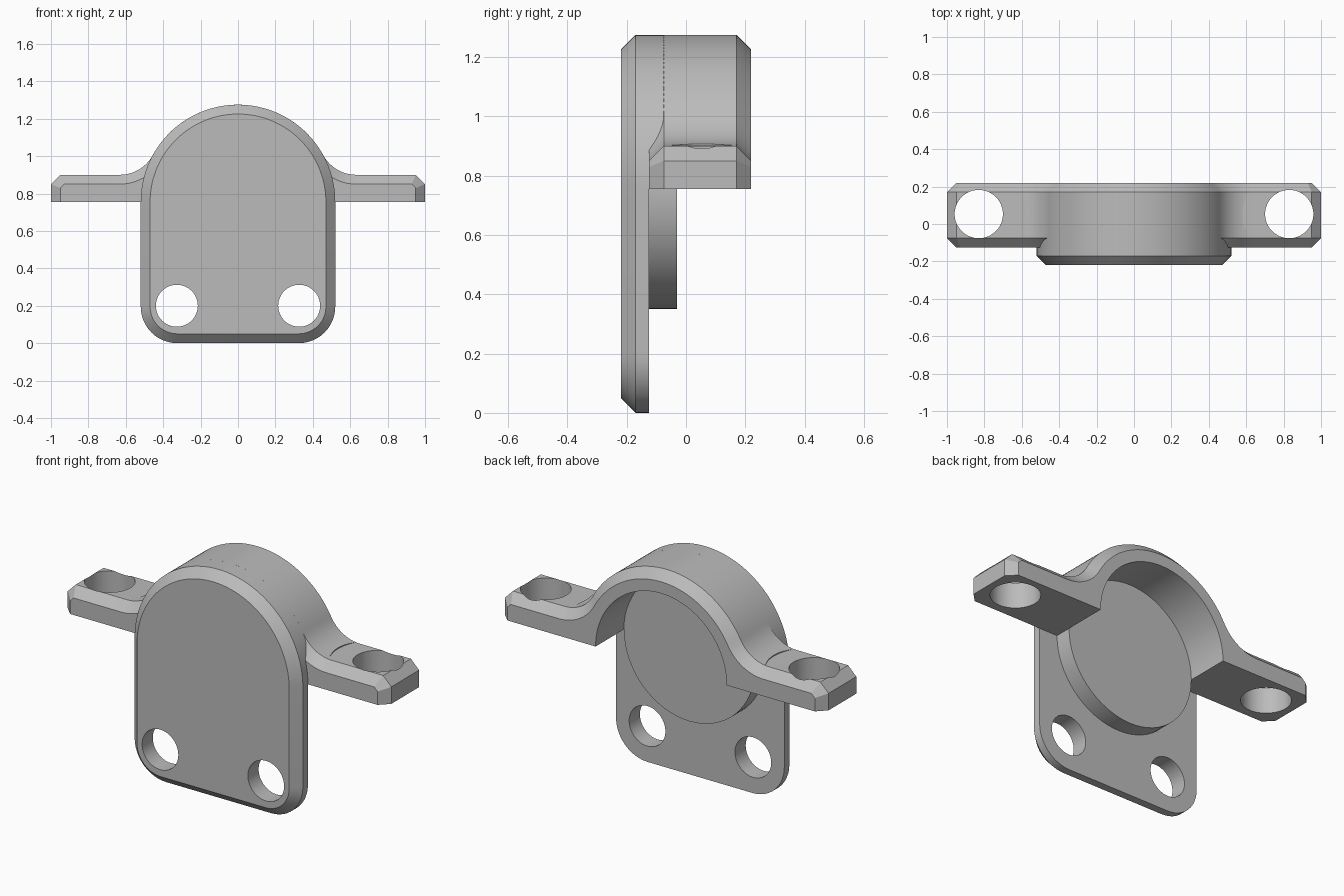
import bpy
import bmesh
from math import sin, cos, pi, sqrt, atan2, radians
from mathutils import Matrix

if "Cube" in bpy.data.objects:
    bpy.data.objects.remove(bpy.data.objects["Cube"], do_unlink=True)

CENTRE = 0.755            # height of the arch axis and of the flange underside
OUTER, INNER = 0.52, 0.405
CHAMFER = 0.05
BACK, FRONT, PLATE_BACK = 0.22, -0.22, -0.125
FLANGE_TOP = 0.9
FILLET = 0.2

grey = bpy.data.materials.new("plain grey")
grey.use_nodes = True
colour = (0.5, 0.5, 0.5, 1)
grey.diffuse_color = colour
grey.node_tree.nodes["Principled BSDF"].inputs["Base Color"].default_value = colour


def arc(cx, cz, r, a0, a1, n):
    return [(cx + r * cos(a0 + (a1 - a0) * i / n),
             cz + r * sin(a0 + (a1 - a0) * i / n)) for i in range(n + 1)]


def mirrored(half):
    """Close a right-hand half outline with its reflection."""
    return half + [(-x, z) for x, z in reversed(half) if x > 1e-5]


def finish(name, bm):
    bmesh.ops.recalc_face_normals(bm, faces=bm.faces[:])
    mesh = bpy.data.meshes.new(name)
    bm.to_mesh(mesh)
    bm.free()
    mesh.materials.append(grey)
    obj = bpy.data.objects.new(name, mesh)
    bpy.context.collection.objects.link(obj)
    return obj


def loft(name, layers):
    """Skin a stack of (y, outline) layers and cap both ends."""
    bm = bmesh.new()
    rings = [[bm.verts.new((x, y, z)) for x, z in pts] for y, pts in layers]
    for a, b in zip(rings, rings[1:]):
        for i in range(len(a)):
            j = (i + 1) % len(a)
            bm.faces.new((a[i], a[j], b[j], b[i]))
    bm.faces.new(rings[0])
    bm.faces.new(rings[-1])
    return finish(name, bm)


def cylinder(name, centre, radius, depth, along_y=False):
    bm = bmesh.new()
    turn = Matrix.Rotation(pi / 2 if along_y else 0, 4, 'X')
    bmesh.ops.create_cone(bm, cap_ends=True, segments=64, radius1=radius,
                          radius2=radius, depth=depth,
                          matrix=Matrix.Translation(centre) @ turn)
    return finish(name, bm)


def activate(obj):
    bpy.ops.object.select_all(action='DESELECT')
    obj.select_set(True)
    bpy.context.view_layer.objects.active = obj


def drill(obj, cutters):
    for cutter in cutters:
        cutter.hide_render = True
        mod = obj.modifiers.new("hole", 'BOOLEAN')
        mod.operation = 'DIFFERENCE'
        mod.solver = 'EXACT'
        mod.object = cutter
        activate(obj)
        bpy.ops.object.modifier_apply(modifier=mod.name)
        bpy.data.objects.remove(cutter, do_unlink=True)


def plate_outline(d):
    """Round-topped plate with rounded lower corners, inset by d."""
    corner = 0.195
    side = OUTER - corner
    return mirrored(arc(side, corner, corner - d, -pi / 2, 0, 12)
                    + arc(0, CENTRE, OUTER - d, 0, pi / 2, 32))


def bracket_outline(d):
    """Arch with filleted side flanges; only the outer contour is inset."""
    rise = FLANGE_TOP - CENTRE + FILLET
    fx = sqrt((OUTER + FILLET) ** 2 - rise ** 2)
    angle = atan2(rise, fx)
    slope = d * (sqrt(2) - 1)
    end, top = 1 - d, FLANGE_TOP - d
    half = arc(0, CENTRE, INNER, pi / 2, 0, 32)
    half += [(end, CENTRE), (end, top - CHAMFER + d - slope),
             (end - CHAMFER + d - slope, top)]
    half += arc(fx, CENTRE + rise, FILLET + d, -pi / 2, -pi + angle, 12)
    half += arc(0, CENTRE, OUTER - d, angle, pi / 2, 28)[1:]
    # One closed loop: right side up to the crown, then the left side back
    return half + [(-x, z) for x, z in reversed(half)
                   if x > 1e-5]


# Front plate with chamfered front edge and two mounting holes
plate = loft("front_plate", [(FRONT, plate_outline(CHAMFER)),
                             (FRONT + CHAMFER, plate_outline(0)),
                             (PLATE_BACK, plate_outline(0))])
drill(plate, [cylinder("plate_cutter", (s * 0.327, -0.17, 0.2), 0.112, 0.4, True)
              for s in (-1, 1)])


# Arched bracket: its two halves share the crown, so each is closed separately
def half_bracket(name, sign):
    layers = []
    for y, d in ((PLATE_BACK, CHAMFER), (PLATE_BACK + CHAMFER, 0),
                 (BACK - CHAMFER, 0), (BACK, CHAMFER)):
        pts = bracket_outline(d)
        count = (len(pts) + 2) // 2
        layers.append((y, [(sign * max(x, 0), z) for x, z in pts[:count]]))
    obj = loft(name, layers)
    hole = cylinder("bolt_cutter", (sign * 0.83, 0.053, 0.8), 0.129, 0.6)
    recess = cylinder("recess_cutter", (sign * 0.83, 0.053, 1.051), 0.25, 0.3)
    drill(obj, [hole, recess])
    # Drop the seam faces at the crown so the arch is continuous
    bm = bmesh.new()
    bm.from_mesh(obj.data)
    seam = [f for f in bm.faces if all(abs(v.co.x) < 1e-4 for v in f.verts)]
    bmesh.ops.delete(bm, geom=seam, context='FACES')
    bm.to_mesh(obj.data)
    bm.free()
    return obj


bracket = half_bracket("arch_bracket", 1)
other = half_bracket("arch_bracket_half", -1)
activate(bracket)
other.select_set(True)
bpy.ops.object.join()
bm = bmesh.new()
bm.from_mesh(bracket.data)
bmesh.ops.remove_doubles(bm, verts=bm.verts[:], dist=1e-4)
bmesh.ops.recalc_face_normals(bm, faces=bm.faces[:])
bm.to_mesh(bracket.data)
bm.free()

# Full-radius collar joining the arch to the plate
collar_outline = (arc(0, CENTRE, OUTER, 0, pi, 64)
                  + arc(0, CENTRE, INNER, pi, 0, 64))
collar = loft("arch_collar", [(PLATE_BACK, collar_outline),
                              (PLATE_BACK + CHAMFER, collar_outline)])

# Raised round boss on the back of the plate
boss = cylinder("round_boss", (0, -0.0785, CENTRE), INNER, 0.097, True)

for part in (plate, bracket, collar, boss):
    activate(part)
    bpy.ops.object.shade_smooth_by_angle(angle=radians(30))
